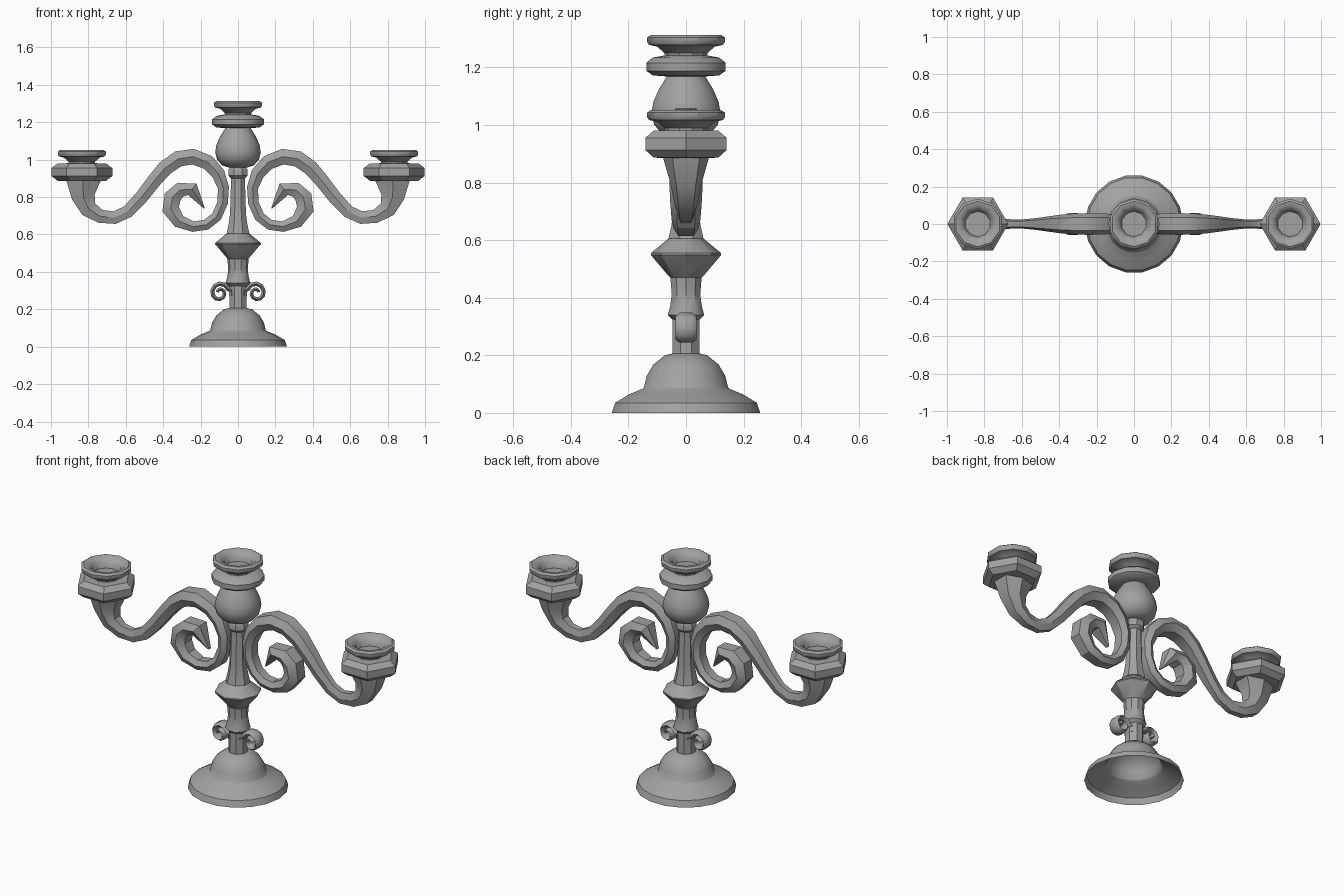
import bpy, bmesh, math
from mathutils import Vector

cube = bpy.data.objects.get("Cube")
if cube:
    bpy.data.objects.remove(cube)

metal = bpy.data.materials.new("grey metal")
metal.use_nodes = True
metal.diffuse_color = (0.36, 0.36, 0.36, 1)
metal.node_tree.nodes["Principled BSDF"].inputs["Base Color"].default_value = (0.36, 0.36, 0.36, 1)


def finish(name, bm, angle):
    bmesh.ops.remove_doubles(bm, verts=bm.verts, dist=0.0005)
    bmesh.ops.recalc_face_normals(bm, faces=bm.faces)
    mesh = bpy.data.meshes.new(name)
    bm.to_mesh(mesh)
    bm.free()
    mesh.materials.append(metal)
    ob = bpy.data.objects.new(name, mesh)
    bpy.context.collection.objects.link(ob)
    bpy.ops.object.select_all(action='DESELECT')
    bpy.context.view_layer.objects.active = ob
    ob.select_set(True)
    bpy.ops.object.shade_smooth_by_angle(angle=math.radians(angle))
    return ob


def skin(bm, rings, caps):
    """Bridge a list of vertex rings with quads."""
    n = len(rings[0])
    for a, b in zip(rings, rings[1:]):
        for i in range(n):
            j = (i + 1) % n
            bm.faces.new((a[i], a[j], b[j], b[i]))
    if caps:
        bm.faces.new(rings[0])
        bm.faces.new(rings[-1])


def turned(name, profile, sides, x=0, turn=0, caps=True, angle=35):
    """Lathe a (radius, height) profile about a vertical axis at x."""
    bm = bmesh.new()
    rings = []
    for r, z in profile:
        rings.append([bm.verts.new((x + r * math.cos(math.tau * (i + turn) / sides),
                                    r * math.sin(math.tau * (i + turn) / sides), z))
                      for i in range(sides)])
    skin(bm, rings, caps)
    return finish(name, bm, angle)


def band(name, path, side, angle=32):
    """Sweep a six-sided section along (x, z, half thickness, half depth) points."""
    bm = bmesh.new()
    rings = []
    for k, (x, z, t, d) in enumerate(path):
        a, b = path[max(k - 1, 0)], path[min(k + 1, len(path) - 1)]
        run = Vector((b[0] - a[0], b[1] - a[1])).normalized()
        section = ((0, 1), (1, .6), (1, -.6), (0, -1), (-1, -.6), (-1, .6))
        rings.append([bm.verts.new((side * (x - run.y * t * u), d * v, z + run.x * t * u))
                      for u, v in section])
    skin(bm, rings, True)
    return finish(name, bm, angle)


# Hollow foot, open underneath
turned("base", [(.262, 0), (.25, .035), (.2, .065), (.155, .083), (.148, .09), (.138, .13),
                (.115, .168), (.075, .2), (.03, .21), (.001, .21)], 18, caps=False)

# Stem pieces
turned("lower_stem", [(.05, .2), (.05, .34)], 8, turn=.5)
turned("stem_collar", [(.045, .32), (.066, .34), (.058, .37), (.052, .41), (.057, .47)], 10)
turned("stem_knop", [(.045, .46), (.06, .475), (.122, .548), (.122, .555), (.055, .61)], 8)
turned("column", [(.066, .605), (.055, .65), (.046, .71), (.04, .9), (.056, .915),
                  (.056, .945), (.04, .97)], 8, turn=.5)
turned("bulb", [(.05, .958), (.085, .97), (.112, 1.0), (.122, 1.04), (.115, 1.08),
                (.095, 1.125), (.07, 1.165), (.055, 1.19)], 18)


def holder(prefix, x, z, ring_sides, cup_sides, ring):
    """Drip ring with a dished candle cup above; z is the foot of the cup."""
    turned(prefix + "_drip_ring", [(r, z + h) for r, h in ring], ring_sides, x)
    turned(prefix + "_candle_cup", [(r, z + h) for r, h in (
        (.07, -.02), (.075, .012), (.1, .034), (.128, .04), (.135, .05), (.135, .066),
        (.122, .075), (.1, .072), (.075, .05), (.068, .02))], cup_sides, x, turn=.5)


holder("centre", 0, 1.238, 12, 10,
       [(.06, -.07), (.115, -.066), (.138, -.05), (.138, -.022), (.115, -.004), (.07, .004)])

# Main arm centreline from the candle cup to the curled tip
arm_path = [
    (.825, .91, .1, .085), (.828, .87, .085, .075), (.827, .8, .062, .055), (.798, .735, .046, .042),
    (.735, .697, .036, .032), (.66, .69, .034, .025), (.59, .722, .034, .025), (.52, .795, .036, .032),
    (.45, .885, .038, .042), (.39, .955, .041, .05), (.32, 1.004, .043, .056), (.24, 1.016, .042, .058),
    (.16, .985, .04, .056), (.105, .925, .036, .052), (.078, .85, .03, .048), (.082, .77, .028, .045),
    (.115, .695, .028, .042), (.17, .652, .028, .042), (.24, .642, .028, .044), (.315, .67, .036, .05),
    (.36, .735, .046, .055), (.35, .8, .046, .058), (.31, .838, .04, .058), (.245, .842, .038, .055),
    (.18, .74, .003, .012)]

# Small scroll spiralling inward beside the lower stem
scroll_path = [(.035, .27, .012, .035), (.036, .3, .014, .035)]
for i in range(15):
    a = math.radians(160 - 36 * i)
    r = .052 - .0028 * i
    scroll_path.append((.098 + r * math.cos(a), .288 + 1.05 * r * math.sin(a), .0125 - .0003 * i, .036))

for side, label in ((1, "left"), (-1, "right")):
    band(label + "_arm", arm_path, side)
    band(label + "_scroll", scroll_path, side, 40)
    holder(label, side * .835, .977, 6, 10,
           [(.1, -.092), (.13, -.09), (.163, -.064), (.163, -.022), (.13, .003), (.07, .004)])
